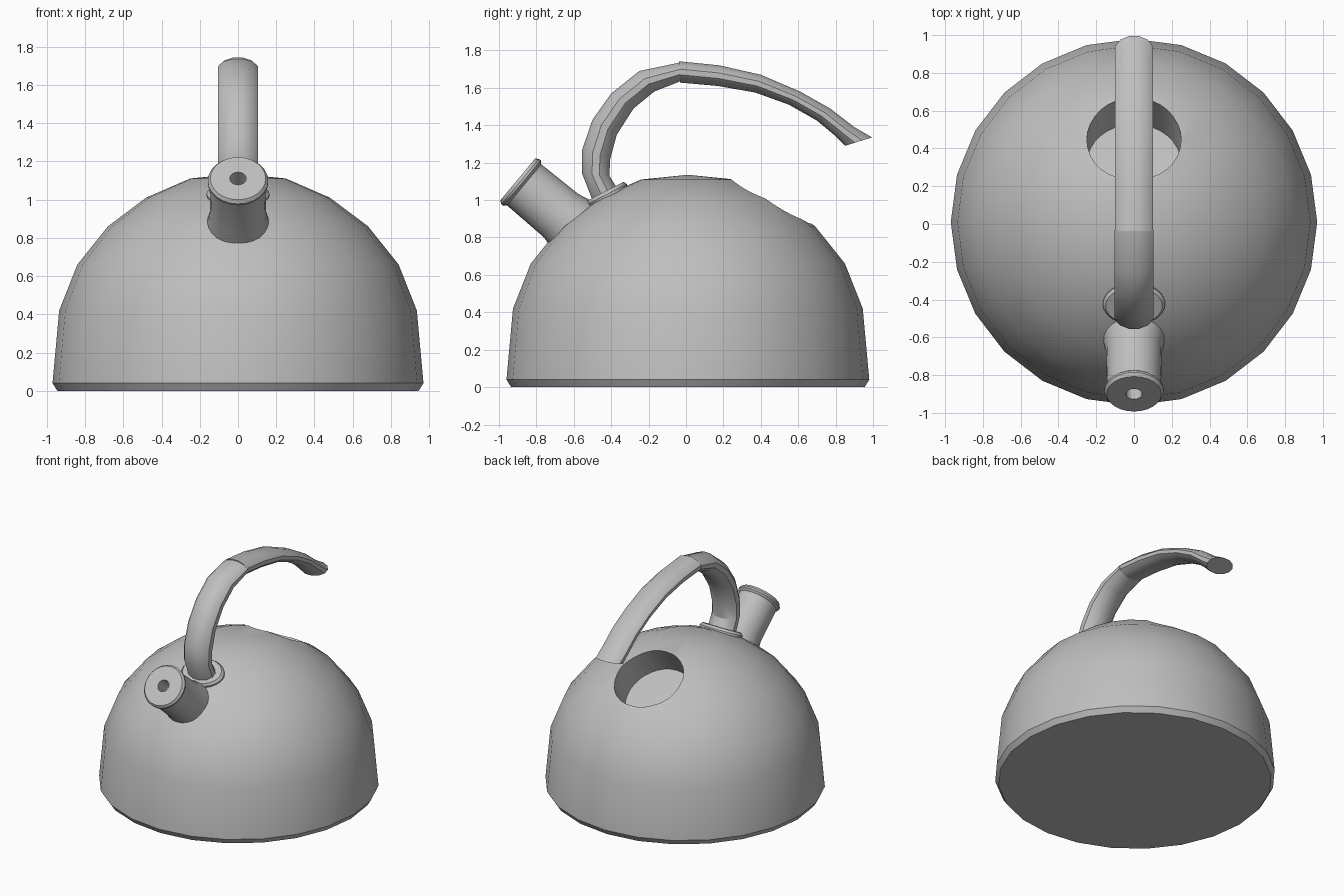
import bpy, bmesh
from math import cos, sin, pi, radians
from mathutils import Vector, Matrix

cube = bpy.data.objects.get("Cube")
if cube:
    bpy.data.objects.remove(cube, do_unlink=True)

COLOUR = (0.52, 0.52, 0.52, 1)
grey = bpy.data.materials.new("kettle_grey")
grey.use_nodes = True
grey.diffuse_color = COLOUR
grey.node_tree.nodes["Principled BSDF"].inputs["Base Color"].default_value = COLOUR


def finish(name, bm):
    """Turn a bmesh into a named object with the grey material."""
    bmesh.ops.remove_doubles(bm, verts=bm.verts, dist=1e-4)
    bmesh.ops.recalc_face_normals(bm, faces=bm.faces)
    mesh = bpy.data.meshes.new(name)
    bm.to_mesh(mesh)
    bm.free()
    mesh.materials.append(grey)
    ob = bpy.data.objects.new(name, mesh)
    bpy.context.collection.objects.link(ob)
    return ob


def smooth(ob, angle=30):
    bpy.ops.object.select_all(action="DESELECT")
    ob.select_set(True)
    bpy.context.view_layer.objects.active = ob
    bpy.ops.object.shade_smooth_by_angle(angle=radians(angle))


def lathe(name, profile, steps, location, axis=(0, 0, 1), scale=(1, 1, 1)):
    """Spin (radius, height) points round z, then point z along the axis."""
    bm = bmesh.new()
    verts = [bm.verts.new((r, 0, z)) for r, z in profile]
    edges = [bm.edges.new(pair) for pair in zip(verts, verts[1:])]
    bmesh.ops.spin(bm, geom=verts + edges, cent=(0, 0, 0), axis=(0, 0, 1),
                   angle=2 * pi, steps=steps)
    tilt = Vector((0, 0, 1)).rotation_difference(Vector(axis)).to_matrix().to_4x4()
    bm.transform(Matrix.Translation(location) @ tilt @ Matrix.Diagonal((*scale, 1)))
    return finish(name, bm)


def handle_part(name, sections, half_width):
    """Loft a twelve-sided oval through (outer, inner) points in the y-z plane."""
    bm = bmesh.new()
    rings = []
    for outer, inner in sections:
        o, i = Vector((0, *outer)), Vector((0, *inner))
        ring = []
        for k in range(12):
            t = (k + 0.5) * pi / 6
            p = (o + i) / 2 + (o - i) / 2 * sin(t) / cos(pi / 12)
            p.x = half_width * cos(t) / cos(pi / 12)
            ring.append(bm.verts.new(p))
        rings.append(ring)
    for a, b in zip(rings, rings[1:]):
        for k in range(12):
            n = (k + 1) % 12
            bm.faces.new((a[k], a[n], b[n], b[k]))
    bm.faces.new(rings[0])
    bm.faces.new(rings[-1])
    smooth(finish(name, bm))


# Hollow domed body with a flared foot
outside = [(0, 0), (0.945, 0), (0.97, 0.04), (0.935, 0.42), (0.84, 0.66),
           (0.68, 0.86), (0.48, 1.01), (0.25, 1.11), (0, 1.135)]
inside = [(0, 1.11), (0.24, 1.085), (0.465, 0.987), (0.662, 0.84),
          (0.817, 0.646), (0.91, 0.415), (0.935, 0.04), (0, 0.04)]
body = lathe("body", outside + inside, 24, (0, 0.01, 0))

# Round filling hole at the back of the dome
cutter = lathe("hole_cutter", [(0, -0.25), (0.25, -0.25), (0.25, 0.25), (0, 0.25)],
               32, (0, 0.455, 1.0), (0, 0.545, 0.84))
cutter.hide_render = True
cut = body.modifiers.new("hole", "BOOLEAN")
cut.operation = "DIFFERENCE"
cut.solver = "EXACT"
cut.object = cutter
bpy.context.view_layer.objects.active = body
bpy.ops.object.modifier_apply(modifier=cut.name)
bpy.data.objects.remove(cutter, do_unlink=True)
smooth(body)

# Spout with a rimmed cap and whistle hole
spout = lathe("spout", [(0, -0.12), (0.043, -0.12), (0.043, 0), (0.145, 0), (0.158, -0.018),
                        (0.158, -0.03), (0.143, -0.045), (0.148, -0.3),
                        (0.163, -0.37), (0.166, -0.42)],
              24, (0, -0.9, 1.11), (0, -0.77, 0.64))
smooth(spout)

# Oval collar under the handle
collar = lathe("handle_collar", [(0, -0.04), (0.16, -0.04), (0.165, 0), (0.15, 0.018), (0, 0.018)],
               24, (0, -0.425, 1.03), (0, -0.46, 0.89), (1, 0.74, 1))
smooth(collar)

# Handle stem, then the grip behind the seam
handle_part("handle_stem", [
    ((-0.5, 1.0), (-0.36, 1.05)), ((-0.555, 1.14), (-0.41, 1.13)),
    ((-0.555, 1.27), (-0.405, 1.22)), ((-0.5, 1.43), (-0.37, 1.35)),
    ((-0.4, 1.57), (-0.28, 1.49)), ((-0.25, 1.69), (-0.17, 1.58)),
    ((-0.035, 1.735), (-0.03, 1.635))], 0.104)
handle_part("handle_grip", [
    ((-0.037, 1.742), (-0.032, 1.628)), ((0.18, 1.72), (0.17, 1.61)),
    ((0.4, 1.67), (0.37, 1.575)), ((0.61, 1.58), (0.55, 1.51)),
    ((0.77, 1.49), (0.7, 1.425)), ((0.9, 1.39), (0.79, 1.35)),
    ((0.995, 1.335), (0.85, 1.29))], 0.1)
